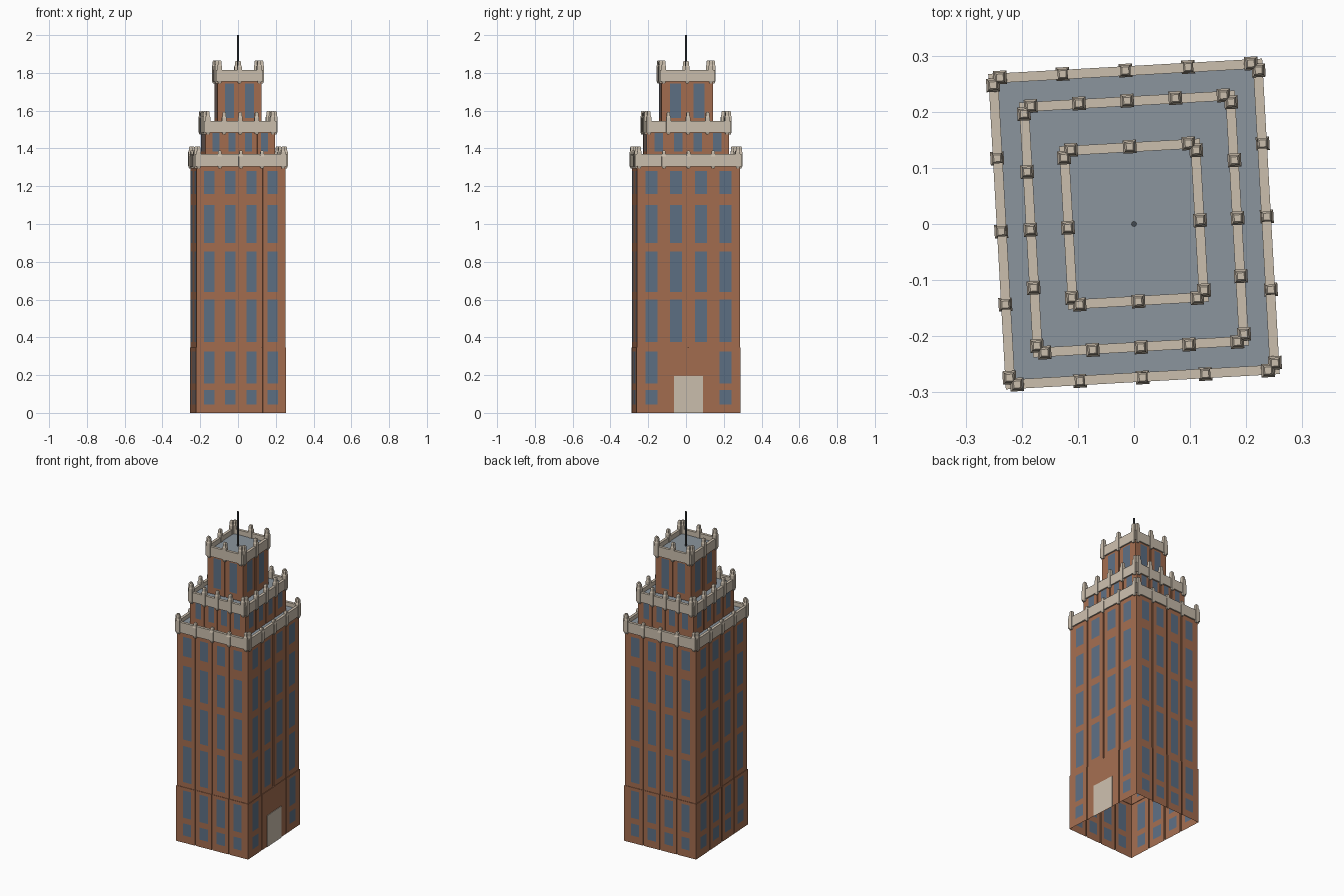
import bpy, bmesh
from math import radians

if "Cube" in bpy.data.objects:
    bpy.data.objects.remove(bpy.data.objects["Cube"], do_unlink=True)

TURN = radians(3.2)   # the whole tower stands slightly turned


def material(name, rgb):
    m = bpy.data.materials.new(name)
    m.use_nodes = True
    m.diffuse_color = (*rgb, 1)
    m.node_tree.nodes["Principled BSDF"].inputs["Base Color"].default_value = (*rgb, 1)
    return m


brick = material("brick", (0.37, 0.155, 0.08))
glass = material("window_glass", (0.11, 0.16, 0.23))
stone = material("pale_stone", (0.60, 0.52, 0.42))
roofing = material("roof_grey", (0.26, 0.30, 0.34))
metal = material("dark_metal", (0.06, 0.07, 0.08))


def finish(name, bm, mats):
    mesh = bpy.data.meshes.new(name)
    bm.to_mesh(mesh)
    bm.free()
    for m in mats:
        mesh.materials.append(m)
    ob = bpy.data.objects.new(name, mesh)
    ob.rotation_euler.z = TURN
    bpy.context.scene.collection.objects.link(ob)
    return ob


def on_side(side, t, d):
    """Point t along a side and d out from the centre; sides run front, right, back, left."""
    return [(t, -d), (d, t), (-t, d), (-d, -t)][side]


def rect_ring(bm, hx, hy, z, cx=0, cy=0):
    return [bm.verts.new((cx + sx * hx, cy + sy * hy, z))
            for sx, sy in ((-1, -1), (1, -1), (1, 1), (-1, 1))]


def bridge(bm, low, high):
    n = len(low)
    return [bm.faces.new((low[i], low[(i + 1) % n], high[(i + 1) % n], high[i]))
            for i in range(n)]


# Brick walls: a grooved outline carried up through the window rows
def outline(hx, hy, bays, win, out, based):
    pts, kinds = [], []
    for side in range(4):
        half, dist = (hx, hy) if side % 2 == 0 else (hy, hx)
        bay = 2 * (half - 0.012) / bays
        glass_half = bay * win / 2
        pts.append(on_side(side, -half - out, dist + out))
        kinds.append(("wall", side, 0))
        for b in range(bays):
            c = (b - (bays - 1) / 2) * bay
            for t, kind in ((-glass_half, "window"), (glass_half, "wall")):
                pts.append(on_side(side, c + t, dist + out))
                kinds.append((kind, side, b))
            if b < bays - 1:
                g = c + bay / 2
                flat = based and side == 1 and b == 1   # plain wall over the door
                deep = dist + out - (0 if flat else 0.006)
                for t, d in ((-0.004, dist + out), (-0.004, deep),
                             (0.004, deep), (0.004, dist + out)):
                    pts.append(on_side(side, g + t, d))
                    kinds.append(("wall", side, b))
    return pts, kinds


def walls(name, hx, hy, bays, win, z0, z1, rows, base_top=0):
    levels = sorted([z0, z1] + [z for row in rows for z in row])
    steps = [(z, 0.003 if z < base_top else 0) for z in levels]
    if base_top:
        steps += [(base_top, 0.003), (base_top, 0)]
        steps.sort(key=lambda s: (s[0], -s[1]))
    bm = bmesh.new()
    previous = None
    for z, out in steps:
        pts, kinds = outline(hx, hy, bays, win, out, out > 0)
        ring = [bm.verts.new((x, y, z)) for x, y in pts]
        if previous:
            low_z, low = previous
            mid = (low_z + z) / 2
            in_row = any(a < mid < b for a, b in rows)
            for face, (kind, side, b) in zip(bridge(bm, low, ring), kinds):
                by_door = side == 1 and b in (1, 2) and mid < base_top
                face.material_index = int(kind == "window" and in_row and not by_door)
        previous = z, ring
    finish(name, bm, (brick, glass))


def roof(name, hx, hy, z):
    bm = bmesh.new()
    bm.faces.new(rect_ring(bm, hx, hy, z))
    finish(name, bm, (roofing,))


# Stone parapet band, a closed rectangular frame
def parapet(name, hx, hy, z0, z1, w=0.0085):
    bm = bmesh.new()
    rings = [rect_ring(bm, hx + s * w, hy + s * w, z)
             for s, z in ((-1, z0), (1, z0), (1, z1), (-1, z1))]
    for i in range(4):
        bridge(bm, rings[i], rings[(i + 1) % 4])
    finish(name, bm, (stone,))


# Stone piers with stepped caps
def pier(bm, x, y, z0, z1):
    shape = ((0.007, z0), (0.012, z0 + 0.015), (0.012, z1 - 0.03),
             (0.009, z1 - 0.022), (0.009, z1 - 0.006), (0.006, z1))
    rings = [rect_ring(bm, r, r, z, x, y) for r, z in shape]
    for low, high in zip(rings, rings[1:]):
        bridge(bm, low, high)
    bm.faces.new(rings[0][::-1])
    bm.faces.new(rings[-1])


def piers(name, hx, hy, bays, z0, corner_top, middle_top):
    bm = bmesh.new()
    for side in range(4):
        half, dist = (hx, hy) if side % 2 == 0 else (hy, hx)
        for i in range(bays + 1):
            t = (half - 0.012) * (2 * i / bays - 1)
            pier(bm, *on_side(side, t, dist + 0.001), z0,
                 corner_top if i in (0, bays) else middle_top)
    finish(name, bm, (stone,))


def tier(name, hx, hy, bays, win, z0, roof_z, rows, band, tops, base_top=0):
    walls(name + "_walls", hx, hy, bays, win, z0, roof_z, rows, base_top)
    roof(name + "_roof", hx, hy, roof_z)
    parapet(name + "_parapet", hx, hy, *band)
    piers(name + "_piers", hx, hy, bays, band[0] - 0.012, *tops)


tier("main", 0.236, 0.273, 4, 0.49, 0, 1.345,
     [(0.045, 0.12), (0.155, 0.325), (0.375, 0.60), (0.64, 0.855), (0.90, 1.10), (1.16, 1.28)],
     (1.305, 1.37), (1.41, 1.388), base_top=0.345)
tier("middle", 0.184, 0.219, 4, 0.43, 1.345, 1.52,
     [(1.385, 1.483)], (1.485, 1.545), (1.597, 1.593))
tier("upper", 0.117, 0.137, 2, 0.46, 1.52, 1.785,
     [(1.56, 1.745)], (1.755, 1.815), (1.866, 1.862))

# Entrance door plate on the right-hand wall
bm = bmesh.new()
low = rect_ring(bm, 0.003, 0.077, 0, 0.2395, 0)
high = rect_ring(bm, 0.003, 0.077, 0.195, 0.2395, 0)
bridge(bm, low, high)
bm.faces.new(high)
finish("entrance_door", bm, (stone,))

# Mast on the top roof
bm = bmesh.new()
bmesh.ops.create_cone(bm, cap_ends=True, segments=8, radius1=0.005, radius2=0.005, depth=0.215)
finish("mast", bm, (metal,)).location.z = 1.8925
